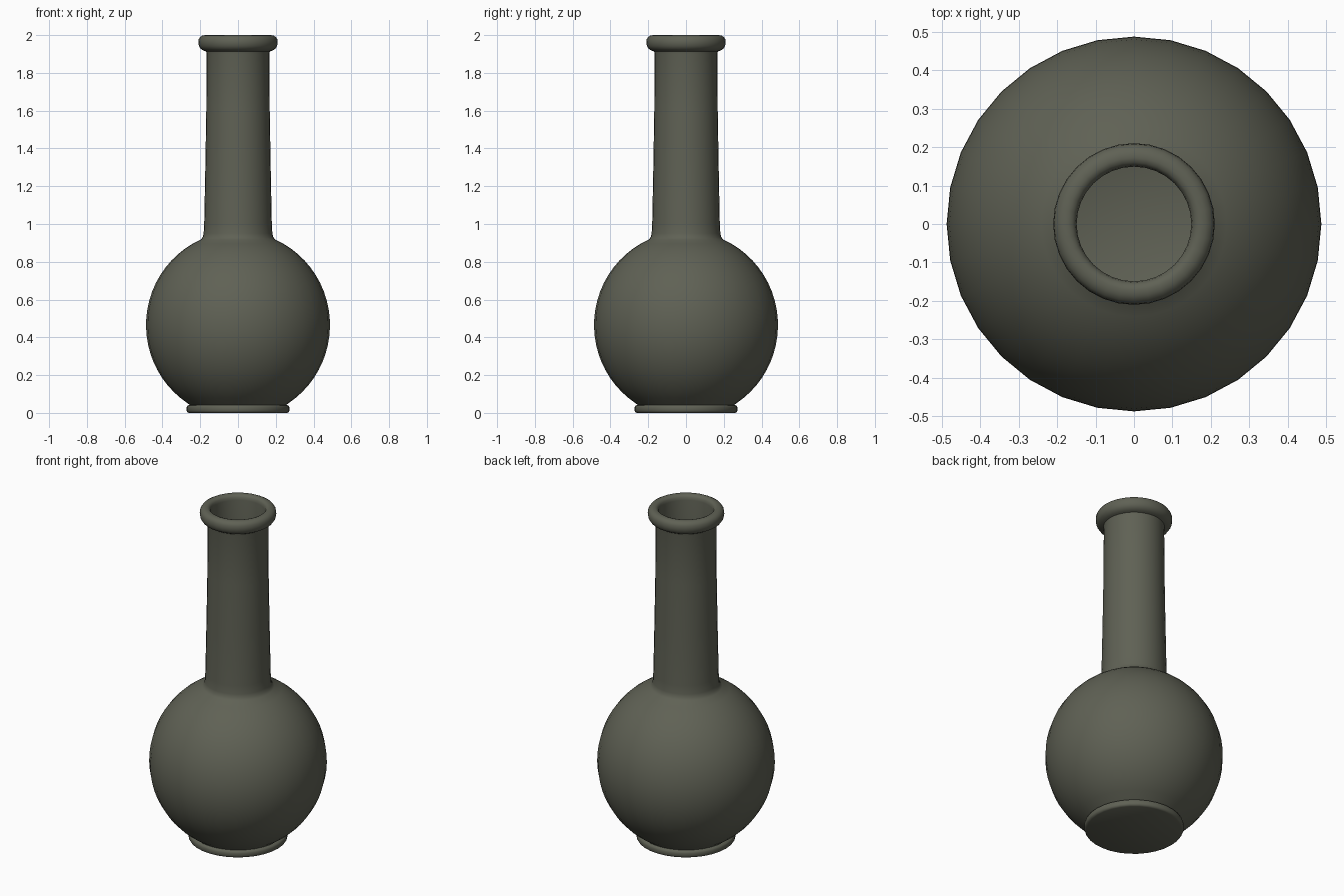
import bpy
import bmesh
from math import sin, cos, radians, pi

cube = bpy.data.objects.get("Cube")
if cube:
    bpy.data.objects.remove(cube, do_unlink=True)

SEGMENTS = 32

glaze = bpy.data.materials.new("dark_olive_glaze")
glaze.use_nodes = True
colour = (0.115, 0.12, 0.09, 1)
glaze.diffuse_color = colour
shader = next(n for n in glaze.node_tree.nodes if n.type == "BSDF_PRINCIPLED")
shader.inputs["Base Color"].default_value = colour
shader.inputs["Roughness"].default_value = 0.6


def bulb(radius, height, start, end, steps, middle=0.465):
    """Points of an upright oval between two elevation angles."""
    angles = [radians(start + (end - start) * i / steps) for i in range(steps + 1)]
    return [(radius * cos(a), middle + height * sin(a)) for a in angles]


def lathe(name, profile):
    """Turn a profile of (radius, height) about the z axis."""
    bm = bmesh.new()
    verts = [bm.verts.new((r, 0, z)) for r, z in profile]
    edges = [bm.edges.new(pair) for pair in zip(verts, verts[1:])]
    bmesh.ops.spin(bm, geom=verts + edges, cent=(0, 0, 0), axis=(0, 0, 1),
                   angle=2 * pi, steps=SEGMENTS, use_merge=True)
    bmesh.ops.remove_doubles(bm, verts=bm.verts, dist=0.0005)
    bmesh.ops.recalc_face_normals(bm, faces=bm.faces)
    mesh = bpy.data.meshes.new(name)
    bm.to_mesh(mesh)
    bm.free()
    mesh.materials.append(glaze)
    obj = bpy.data.objects.new(name, mesh)
    bpy.context.collection.objects.link(obj)
    bpy.ops.object.select_all(action="DESELECT")
    obj.select_set(True)
    bpy.context.view_layer.objects.active = obj
    bpy.ops.object.shade_smooth_by_angle(angle=radians(40))
    return obj


# Foot: flat underside with softened edges
foot = [(0, 0), (0.26, 0), (0.268, 0.004), (0.272, 0.012),
        (0.272, 0.03), (0.268, 0.038), (0.257, 0.043)]

# Round body and slightly tapered neck
body = bulb(0.487, 0.495, -57, 66, 22)
neck = [(0.187, 0.93), (0.182, 0.95), (0.179, 1.0), (0.173, 1.3),
        (0.168, 1.6), (0.166, 1.9)]

# Rolled lip
lip = [(0.169, 1.914), (0.182, 1.918), (0.197, 1.927), (0.207, 1.942),
       (0.21, 1.96), (0.208, 1.978), (0.2, 1.991), (0.187, 1.998),
       (0.172, 2.0), (0.16, 1.996), (0.152, 1.986), (0.149, 1.97)]

# Hollow inside, down the neck and around the bulb to a flat floor
inside = [(0.149, 1.6), (0.15, 0.9)] + bulb(0.455, 0.46, 69, -60, 16) + [(0, 0.067)]

lathe("vase", foot + body + neck + lip + inside)
